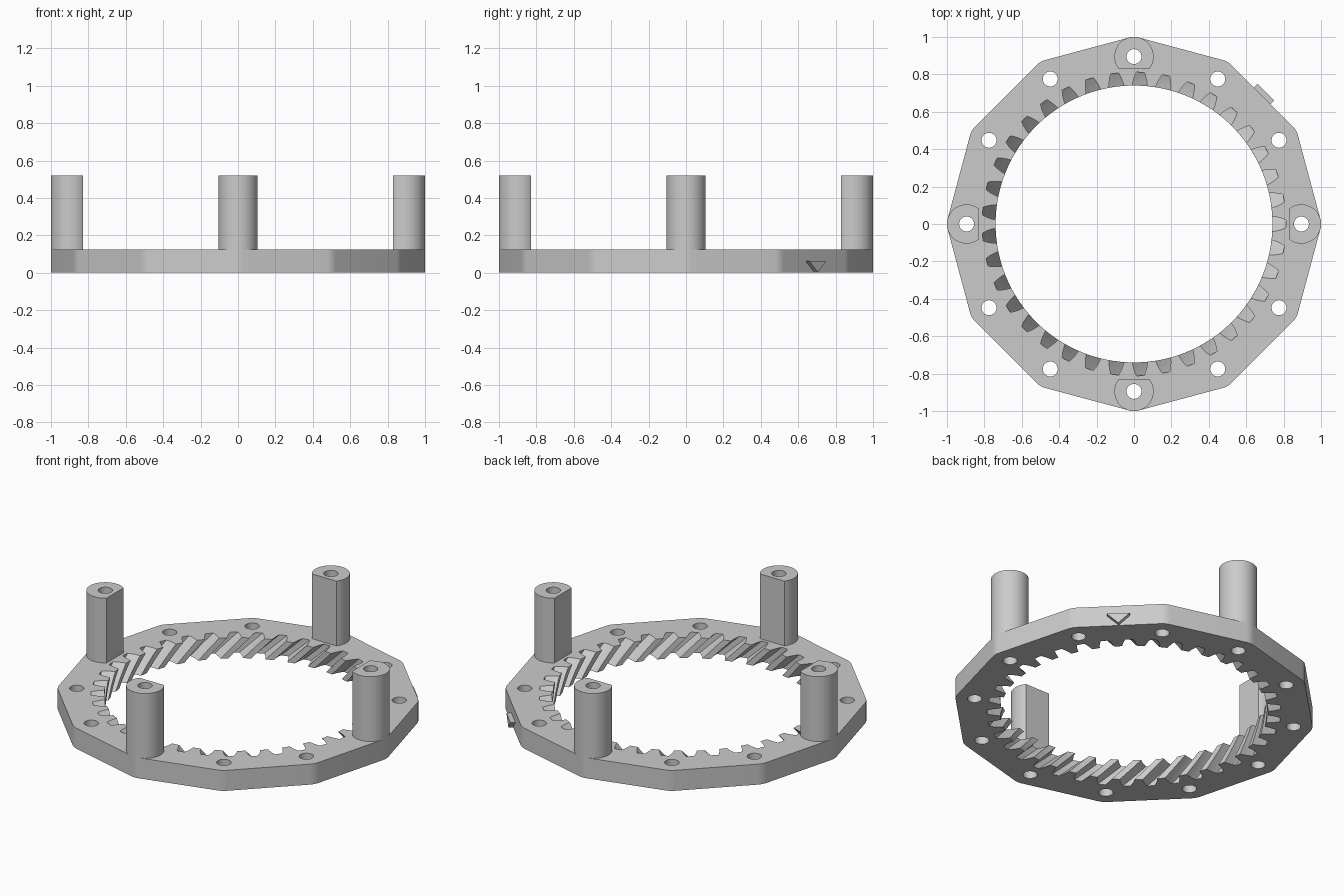
import bpy, bmesh, math
from math import sin, cos, pi, radians
from mathutils import Matrix

if "Cube" in bpy.data.objects:
    bpy.data.objects.remove(bpy.data.objects["Cube"])

HEIGHT = 0.125      # ring thickness
POST_TOP = 0.52
BOLT_R = 0.895      # radius of the bolt circle
CORNER = 0.105      # corner and post radius
HOLE = 0.04
TEETH = 37
TWIST = radians(9.2)

gray = bpy.data.materials.new("plain gray")
gray.use_nodes = True
gray.diffuse_color = (0.6, 0.6, 0.6, 1)
gray.node_tree.nodes["Principled BSDF"].inputs["Base Color"].default_value = (0.6, 0.6, 0.6, 1)


def finish(name, bm):
    bmesh.ops.recalc_face_normals(bm, faces=bm.faces)
    mesh = bpy.data.meshes.new(name)
    bm.to_mesh(mesh)
    bm.free()
    mesh.materials.append(gray)
    obj = bpy.data.objects.new(name, mesh)
    bpy.context.collection.objects.link(obj)
    return obj


def loft(bm, outline, levels, turn=lambda z: 0):
    """Stack an outline at several heights, turning it per level, and cap it."""
    rings = []
    for z in levels:
        a = turn(z)
        rings.append([bm.verts.new((x * cos(a) - y * sin(a), x * sin(a) + y * cos(a), z))
                      for x, y in outline])
    n = len(outline)
    for low, high in zip(rings, rings[1:]):
        for i in range(n):
            j = (i + 1) % n
            bm.faces.new((low[i], low[j], high[j], high[i]))
    bm.faces.new(rings[0][::-1])
    bm.faces.new(rings[-1])


def activate(obj):
    bpy.ops.object.select_all(action='DESELECT')
    obj.select_set(True)
    bpy.context.view_layer.objects.active = obj


def cut(obj, cutter):
    activate(obj)
    mod = obj.modifiers.new("cut", 'BOOLEAN')
    mod.operation = 'DIFFERENCE'
    mod.solver = 'EXACT'
    mod.object = cutter
    bpy.ops.object.modifier_apply(modifier=mod.name)


def smooth(obj):
    activate(obj)
    bpy.ops.object.shade_smooth_by_angle(angle=radians(30))


# Twelve-sided ring body with rounded corners
outline = []
for k in range(12):
    a = k * pi / 6
    for s in range(-3, 4):
        b = a + radians(5 * s)
        outline.append((BOLT_R * cos(a) + CORNER * cos(b), BOLT_R * sin(a) + CORNER * sin(b)))
bm = bmesh.new()
loft(bm, outline, (0, HEIGHT))
ring = finish("gear_ring", bm)

# Helical tooth cutter: (radius, half angle) along one side of a tooth gap
flank = [(0.74, 0.055), (0.765, 0.048), (0.79, 0.038), (0.812, 0.026)]
gap = [(r, -h) for r, h in flank] + [(r, h) for r, h in reversed(flank)]
pitch = 2 * pi / TEETH
outline = []
for k in range(TEETH):
    for r, h in gap + [(0.74, pitch / 2)]:
        outline.append((r * cos(k * pitch + h), r * sin(k * pitch + h)))
bm = bmesh.new()
steps = 10
levels = [HEIGHT * i / steps for i in range(-1, steps + 2)]
loft(bm, outline, levels, lambda z: TWIST * (1 - z / HEIGHT))
tooth_cutter = finish("tooth_cutter", bm)

# Bolt hole cutter
bm = bmesh.new()
for k in range(12):
    a = k * pi / 6
    bmesh.ops.create_cone(bm, cap_ends=True, segments=28, radius1=HOLE, radius2=HOLE, depth=2,
                          matrix=Matrix.Translation((BOLT_R * cos(a), BOLT_R * sin(a), 0)))
hole_cutter = finish("hole_cutter", bm)

cut(ring, tooth_cutter)
cut(ring, hole_cutter)
smooth(ring)

# Four posts, each with a flat on its inner side
flat_angle = math.acos((0.83 - BOLT_R) / CORNER)
outline = []
for i in range(41):
    b = flat_angle * (i / 20 - 1)
    outline.append((BOLT_R + CORNER * cos(b), CORNER * sin(b)))
for k, side in enumerate(("left", "back", "right", "front")):
    bm = bmesh.new()
    loft(bm, outline, (HEIGHT, POST_TOP), lambda z: k * pi / 2)
    post = finish(side + "_post", bm)
    cut(post, hole_cutter)
    smooth(post)

# Triangular alignment mark on the back left face
bm = bmesh.new()
triangle = [(-0.064, 0.062), (0, 0.002), (0.064, 0.062)]
loft(bm, triangle, (0.95, 0.997))
# local x runs along the face, local y up, local z outward
d = math.sqrt(0.5)
bm.transform(Matrix(((-d, 0, d, 0), (d, 0, d, 0), (0, 1, 0, 0), (0, 0, 0, 1))))
finish("alignment_mark", bm)

for cutter in (tooth_cutter, hole_cutter):
    bpy.data.objects.remove(cutter)
